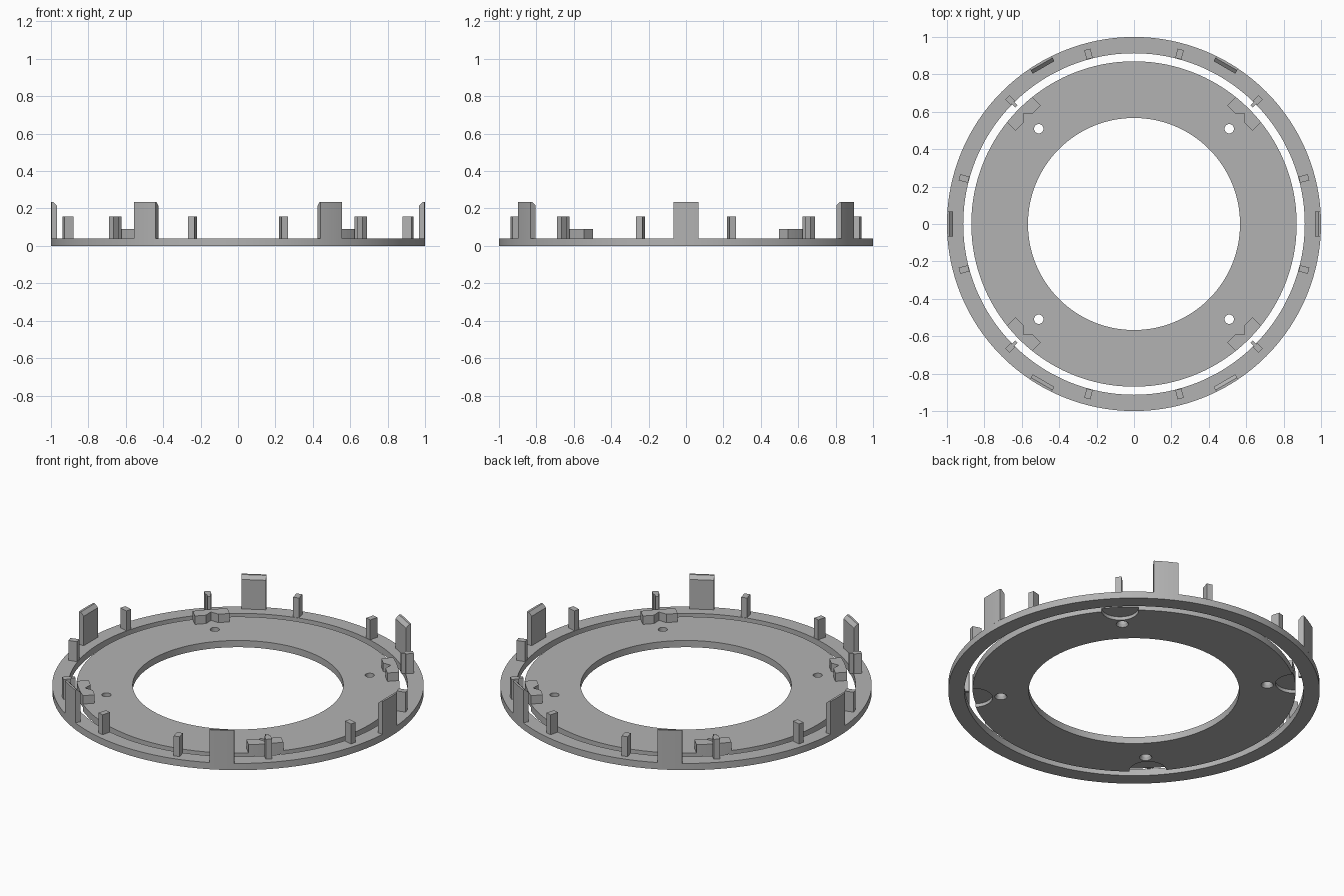
import bpy
import bmesh
from math import cos, sin, pi, radians, sqrt
from mathutils import Matrix, Vector

cube = bpy.data.objects.get("Cube")
if cube:
    bpy.data.objects.remove(cube, do_unlink=True)

GREY = (0.45, 0.45, 0.45, 1)
grey = bpy.data.materials.new("plain grey")
grey.use_nodes = True
grey.diffuse_color = GREY
grey.node_tree.nodes["Principled BSDF"].inputs["Base Color"].default_value = GREY

PLATE_TOP = 0.04
PLATE_R = 0.87
SEGMENTS = 128


def finish(name, bm):
    bmesh.ops.recalc_face_normals(bm, faces=bm.faces)
    mesh = bpy.data.meshes.new(name)
    bm.to_mesh(mesh)
    bm.free()
    mesh.materials.append(grey)
    obj = bpy.data.objects.new(name, mesh)
    bpy.context.collection.objects.link(obj)
    return obj


def activate(obj):
    bpy.ops.object.select_all(action="DESELECT")
    obj.select_set(True)
    bpy.context.view_layer.objects.active = obj


def ring(name, inner, outer):
    """Flat washer standing on the ground."""
    bm = bmesh.new()
    loops = []
    for r, z in ((inner, 0), (outer, 0), (outer, PLATE_TOP), (inner, PLATE_TOP)):
        loops.append([bm.verts.new((r * cos(a), r * sin(a), z))
                      for a in (2 * pi * i / SEGMENTS for i in range(SEGMENTS))])
    for k in range(4):
        a, b = loops[k], loops[(k + 1) % 4]
        for i in range(SEGMENTS):
            j = (i + 1) % SEGMENTS
            bm.faces.new((a[i], a[j], b[j], b[i]))
    return finish(name, bm)


def prism(name, outline, top, angle):
    """Extrude a (radial, tangential) outline upward, turned to an angle."""
    bm = bmesh.new()
    face = bm.faces.new([bm.verts.new((u, t, PLATE_TOP)) for u, t in outline])
    up = bmesh.ops.extrude_face_region(bm, geom=[face])["geom"]
    bmesh.ops.translate(bm, vec=Vector((0, 0, top - PLATE_TOP)),
                        verts=[v for v in up if isinstance(v, bmesh.types.BMVert)])
    bm.transform(Matrix.Rotation(radians(angle), 4, "Z"))
    return finish(name, bm)


def wall_tab(name, angle):
    """Tall tab: flat inside with a top chamfer, outside follows the rim."""
    half, steps, top, inner = 0.067, 6, 0.235, 0.967
    bm = bmesh.new()
    rows = []
    for i in range(steps + 1):
        t = half * (2 * i / steps - 1)
        edge = sqrt(1 - t * t)
        section = ((inner, PLATE_TOP), (edge, PLATE_TOP), (edge, top),
                   (inner + 0.02, top), (inner, top - 0.02))
        rows.append([bm.verts.new((u, t, z)) for u, z in section])
    for a, b in zip(rows, rows[1:]):
        for k in range(5):
            n = (k + 1) % 5
            bm.faces.new((a[k], a[n], b[n], b[k]))
    bm.faces.new(rows[0])
    bm.faces.new(rows[-1])
    bm.transform(Matrix.Rotation(radians(angle), 4, "Z"))
    return finish(name, bm)


# Two separate flat rings
outer_ring = ring("outer_ring", 0.913, 1.0)
inner_plate = ring("inner_plate", 0.567, PLATE_R)

# Screw holes with countersinks, and round pockets in the underside
bm = bmesh.new()
for k in range(4):
    a = radians(45 + 90 * k)
    for dist, r1, r2, z0, z1 in ((0.72, 0.036, 0.025, -0.005, 0.015),
                                 (0.72, 0.025, 0.025, 0.015, 0.06),
                                 (0.865, 0.1, 0.1, -0.02, 0.02)):
        spot = Matrix.Translation((dist * cos(a), dist * sin(a), (z0 + z1) / 2))
        bmesh.ops.create_cone(bm, cap_ends=True, segments=32, radius1=r1,
                              radius2=r2, depth=z1 - z0, matrix=spot)
# Join each countersink to its shaft
bmesh.ops.remove_doubles(bm, verts=bm.verts, dist=0.0001)
shared = [f for f in bm.faces if len(f.verts) > 4
          and abs(f.calc_center_median().z - 0.015) < 0.001]
bmesh.ops.delete(bm, geom=shared, context="FACES_ONLY")
cutter = finish("hole_cutter", bm)
cutter.hide_render = True
activate(inner_plate)
cut = inner_plate.modifiers.new("holes", "BOOLEAN")
cut.operation = "DIFFERENCE"
cut.solver = "EXACT"
cut.object = cutter
bpy.ops.object.modifier_apply(modifier=cut.name)
bpy.data.objects.remove(cutter, do_unlink=True)

# Six tall tabs around the rim
tabs = [wall_tab(f"wall_tab_{k + 1}", 60 * k) for k in range(6)]

# Eight short posts in pairs about the axes
post = [(0.915, -0.017), (0.966, -0.017), (0.966, 0.017), (0.915, 0.017)]
for k in range(4):
    for side in (-1, 1):
        prism(f"post_{2 * k + (side + 3) // 2}", post, 0.158, 90 * k + 15 * side)

# Diagonal posts with a nib reaching over the gap, and notched blocks inside
nib_post = [(0.89, -0.009), (0.915, -0.009), (0.915, -0.017), (0.958, -0.017),
            (0.958, 0.017), (0.915, 0.017), (0.915, 0.009), (0.89, 0.009)]
block = [(0.8, 0.095), (0.8, 0.034), (0.836, 0), (0.8, -0.034), (0.8, -0.095)]
block += [(sqrt(PLATE_R ** 2 - t * t), t) for t in (0.095 * i / 4 for i in range(-4, 5))]
for k in range(4):
    prism(f"nib_post_{k + 1}", nib_post, 0.158, 45 + 90 * k)
    prism(f"notched_block_{k + 1}", block, 0.09, 45 + 90 * k)

for obj in [outer_ring, inner_plate] + tabs:
    activate(obj)
    bpy.ops.object.shade_smooth_by_angle(angle=radians(20))
